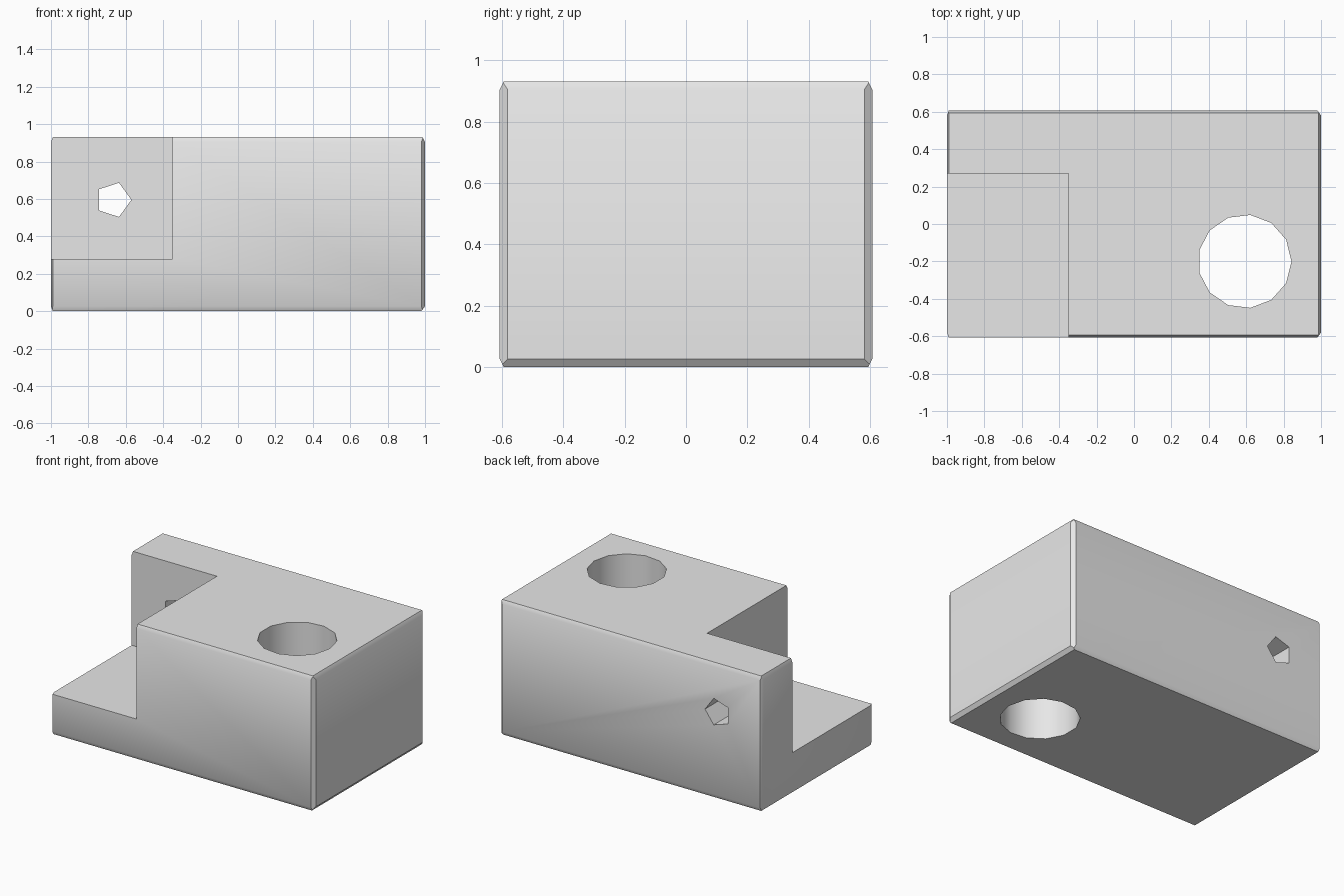
import bpy, bmesh, math
from mathutils import Vector

cube = bpy.data.objects.get("Cube")
if cube:
    bpy.data.objects.remove(cube, do_unlink=True)

HALF_X, HALF_Y, HEIGHT = 1.0, 0.607, 0.93

grey = bpy.data.materials.new("plain grey")
grey.use_nodes = True
grey.diffuse_color = (0.8, 0.8, 0.8, 1)
grey.node_tree.nodes["Principled BSDF"].inputs["Base Color"].default_value = (0.8, 0.8, 0.8, 1)


def make_object(name, bm):
    mesh = bpy.data.meshes.new(name)
    bmesh.ops.recalc_face_normals(bm, faces=bm.faces)
    bm.to_mesh(mesh)
    bm.free()
    mesh.materials.append(grey)
    obj = bpy.data.objects.new(name, mesh)
    bpy.context.collection.objects.link(obj)
    return obj


def box(low, high):
    bm = bmesh.new()
    bmesh.ops.create_cube(bm, size=1)
    for v in bm.verts:
        v.co = [(high[i] if v.co[i] > 0 else low[i]) for i in range(3)]
    return bm


def chamfer(bm, axis_a, side_a, cut_a, axis_b, side_b, cut_b):
    """Slice off the edge where two sides of the block meet."""
    half = (HALF_X, HALF_Y, HEIGHT / 2)
    point, normal = Vector((0, 0, HEIGHT / 2)), Vector()
    point[axis_a] += side_a * (half[axis_a] - cut_a)
    point[axis_b] += side_b * half[axis_b]
    normal[axis_a], normal[axis_b] = side_a / cut_a, side_b / cut_b
    bmesh.ops.bisect_plane(bm, geom=bm.verts[:] + bm.edges[:] + bm.faces[:],
                           plane_co=point, plane_no=normal.normalized(), clear_outer=True)
    bmesh.ops.holes_fill(bm, edges=[e for e in bm.edges if e.is_boundary])


# Main block with slim chamfers
bm = box((-HALF_X, -HALF_Y, 0), (HALF_X, HALF_Y, HEIGHT))
for s in (-1, 1):
    chamfer(bm, 0, 1, 0.02, 1, s, 0.026)
    chamfer(bm, 0, -1, 0.01, 1, s, 0.026)
    for t in (-1, 1):
        chamfer(bm, 1, s, 0.013, 2, t, 0.026)
chamfer(bm, 0, 1, 0.02, 2, -1, 0.026)
chamfer(bm, 0, 1, 0.013, 2, 1, 0.026)
for t in (-1, 1):
    chamfer(bm, 0, -1, 0.01, 2, t, 0.026)
block = make_object("block", bm)


def cut(obj, cutter):
    cutter.hide_render = True
    mod = obj.modifiers.new(cutter.name, 'BOOLEAN')
    mod.operation, mod.solver, mod.object = 'DIFFERENCE', 'EXACT', cutter
    bpy.context.view_layer.objects.active = obj
    bpy.ops.object.modifier_apply(modifier=mod.name)
    bpy.data.objects.remove(cutter, do_unlink=True)


def prism(name, sides, radius, axis, centre):
    """Polygonal bar along y or z, with its first corner towards +x."""
    bm = bmesh.new()
    ring = []
    for i in range(sides):
        a = math.tau * i / sides
        p = Vector(centre)
        p.x += radius * math.cos(a)
        p[3 - axis] += radius * math.sin(a)
        p[axis] -= 2
        ring.append(bm.verts.new(p))
    face = bm.faces.new(ring)
    extruded = bmesh.ops.extrude_face_region(bm, geom=[face])["geom"]
    shift = Vector()
    shift[axis] = 4
    bmesh.ops.translate(bm, vec=shift, verts=[g for g in extruded if isinstance(g, bmesh.types.BMVert)])
    return make_object(name, bm)


# Corner step, upright hole and the small hole through the back wall
cut(block, make_object("step_cutter", box((-2, -2, 0.28), (-0.35, 0.27, 2))))
cut(block, prism("large_hole_cutter", 13, 0.25, 2, (0.592, -0.2, 0)))
cut(block, prism("small_hole_cutter", 5, 0.096, 1, (-0.666, 0, 0.595)))

bpy.ops.object.select_all(action='DESELECT')
block.select_set(True)
bpy.context.view_layer.objects.active = block
bpy.ops.object.shade_smooth_by_angle(angle=math.radians(30))
